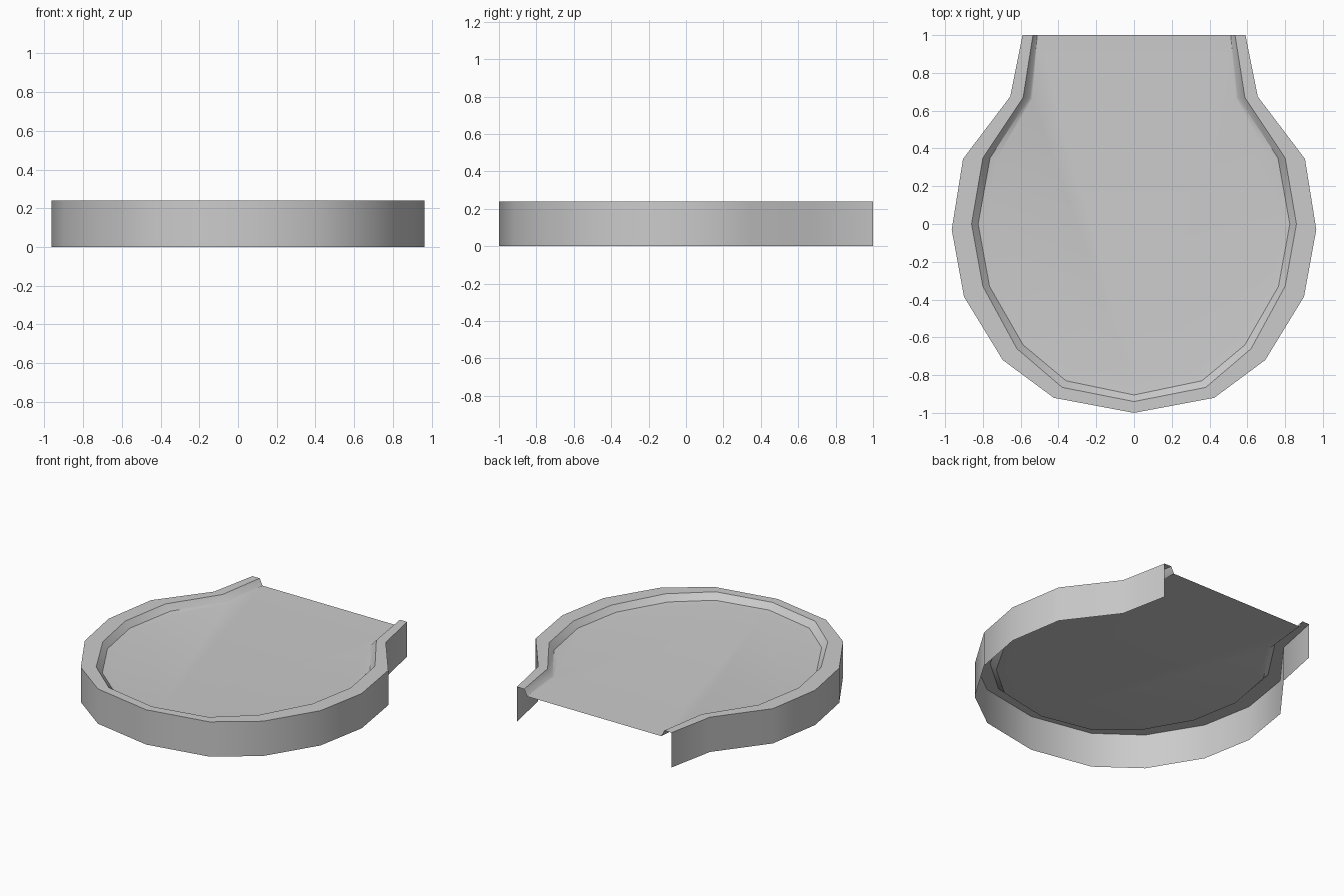
import bpy, bmesh, math

if "Cube" in bpy.data.objects:
    bpy.data.objects.remove(bpy.data.objects["Cube"])

# Right-half outlines, running from the open back end to the front centre
outer = [(.59, 1), (.655, .675), (.905, .345), (.965, -.03), (.90, -.385), (.695, -.72), (.425, -.92), (0, -1)]
rim = [(.535, 1), (.587, .67), (.80, .35), (.86, 0), (.80, -.33), (.62, -.66), (.38, -.865), (0, -.94)]
step = [(.515, 1), (.55, .67), (.762, .35), (.825, 0), (.765, -.33), (.587, -.64), (.36, -.83), (0, -.905)]
floor = [(.512, 1), (.54, .66), (.73, .34), (.78, 0), (.725, -.31), (.55, -.60), (.32, -.77), (0, -.83)]

TOP, STEP, FLOOR = 0.24, 0.20, 0.195


def add_mirrored(name, rings, fill_last=False):
    """Skin successive half outlines, optionally fill the last, then mirror in x."""
    bm = bmesh.new()
    loops = [[bm.verts.new((x, y, z)) for x, y in pts] for pts, z in rings]
    for a, b in zip(loops, loops[1:]):
        for i in range(len(a) - 1):
            bm.faces.new((a[i], b[i], b[i + 1], a[i + 1]))
    if fill_last:
        back = bm.verts.new((0, 1, rings[-1][1]))
        bm.faces.new([back] + loops[-1][::-1])
    half = bm.verts[:] + bm.edges[:] + bm.faces[:]
    bmesh.ops.mirror(bm, geom=half, axis='X', merge_dist=0.0005)
    bmesh.ops.recalc_face_normals(bm, faces=bm.faces[:])
    # Make the shell face up and outwards
    top = max(bm.faces, key=lambda f: abs(f.normal.z) * f.calc_area())
    if top.normal.z < 0:
        bmesh.ops.reverse_faces(bm, faces=bm.faces[:])
    mesh = bpy.data.meshes.new(name)
    bm.to_mesh(mesh)
    bm.free()
    obj = bpy.data.objects.new(name, mesh)
    bpy.context.collection.objects.link(obj)
    bpy.ops.object.select_all(action='DESELECT')
    obj.select_set(True)
    bpy.context.view_layer.objects.active = obj
    bpy.ops.object.shade_smooth_by_angle(angle=math.radians(35))
    return obj


# Open-bottomed platform: outer wall, flat rim, stepped edge and sunken floor
add_mirrored("platform_shell",
             [(outer, 0), (outer, TOP), (rim, TOP), (step, STEP), (floor, FLOOR)],
             fill_last=True)
